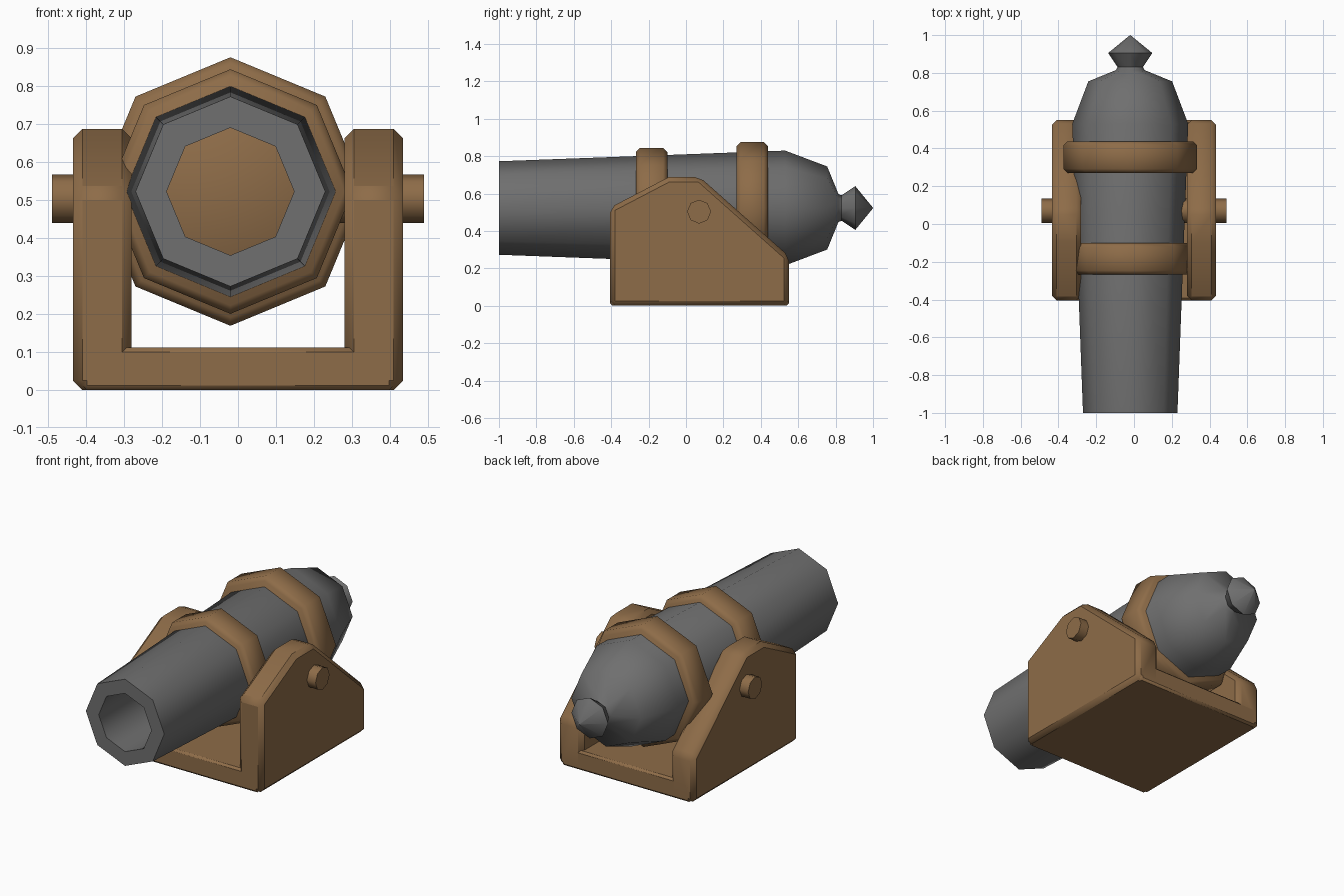
import bpy, bmesh, math

if "Cube" in bpy.data.objects:
    bpy.data.objects.remove(bpy.data.objects["Cube"])

def material(name, col):
    m = bpy.data.materials.new(name)
    m.diffuse_color = (*col, 1)
    m.use_nodes = True
    m.node_tree.nodes["Principled BSDF"].inputs["Base Color"].default_value = m.diffuse_color
    return m

WOOD = material("brown wood", (0.27, 0.15, 0.065))
IRON = material("dark iron", (0.16, 0.16, 0.16))

def finish(bm, name, mat, angle=50, bevel=0):
    bmesh.ops.recalc_face_normals(bm, faces=bm.faces)
    me = bpy.data.meshes.new(name)
    bm.to_mesh(me)
    bm.free()
    me.materials.append(mat)
    ob = bpy.data.objects.new(name, me)
    bpy.context.collection.objects.link(ob)
    if bevel:
        b = ob.modifiers.new("bevel", 'BEVEL')
        b.width, b.segments = bevel, 1
    bpy.ops.object.select_all(action='DESELECT')
    ob.select_set(True)
    bpy.context.view_layer.objects.active = ob
    bpy.ops.object.shade_smooth_by_angle(angle=math.radians(angle))
    return ob

def lathe(name, profile, mat, sides=8, cx=-0.02, cz=0.5225):
    """Turn (y, radius) points about an axis along y; ends are capped."""
    bm = bmesh.new()
    rings = [[bm.verts.new((cx + r * math.cos(2 * math.pi * i / sides), y,
                            cz + r * math.sin(2 * math.pi * i / sides)))
              for i in range(sides)] for y, r in profile]
    for a, b in zip(rings, rings[1:]):
        for i in range(sides):
            j = (i + 1) % sides
            bm.faces.new((a[i], a[j], b[j], b[i]))
    bm.faces.new(rings[0])
    bm.faces.new(rings[-1])
    bmesh.ops.remove_doubles(bm, verts=bm.verts, dist=1e-5)
    return finish(bm, name, mat)

def slab(name, outline, x0, x1, mat, bevel):
    """Extrude a (y, z) outline from x0 to x1."""
    bm = bmesh.new()
    f = bm.faces.new([bm.verts.new((x0, y, z)) for y, z in outline])
    ext = bmesh.ops.extrude_face_region(bm, geom=[f])
    for v in ext["geom"]:
        if isinstance(v, bmesh.types.BMVert):
            v.co.x = x1
    return finish(bm, name, mat, bevel=bevel)

# Barrel: hollow bore, tapered outside, domed breech and neck
lathe("barrel", [(-0.24, 0.168), (-1.0, 0.168), (-1.0, 0.25), (0.53, 0.307),
                 (0.755, 0.222), (0.815, 0.075), (0.85, 0.06)], IRON)

# Pointed knob behind the breech
lathe("breech_knob", [(0.82, 0.06), (0.905, 0.117), (1.0, 0.001)], IRON)

# Solid bands around the barrel; the front one closes the bore
def band(name, y0, y1, r, c=0.022):
    lathe(name, [(y0, r - c), (y0 + c, r), (y1 - c, r), (y1, r - c)], WOOD)

band("front_band", -0.268, -0.1, 0.322)
band("rear_band", 0.27, 0.438, 0.3535)

# Carriage cheeks
cheek = [(-0.405, 0), (-0.405, 0.525), (-0.095, 0.687), (0.075, 0.687),
         (0.55, 0.265), (0.55, 0)]
for side, s in (("left", -1), ("right", 1)):
    slab(side + "_cheek", cheek, s * 0.28, s * 0.435, WOOD, 0.025)

# Carriage floor
slab("floor", [(-0.405, 0), (-0.405, 0.112), (0.55, 0.112), (0.55, 0)],
     -0.41, 0.41, WOOD, 0.012)

# Axle pin through both cheeks
bm = bmesh.new()
bmesh.ops.create_cone(bm, cap_ends=True, segments=8, radius1=0.064, radius2=0.064, depth=0.98)
for v in bm.verts:
    x, y, z = v.co
    v.co = (z, 0.07 + x, 0.503 + y)
finish(bm, "axle_pin", WOOD)
